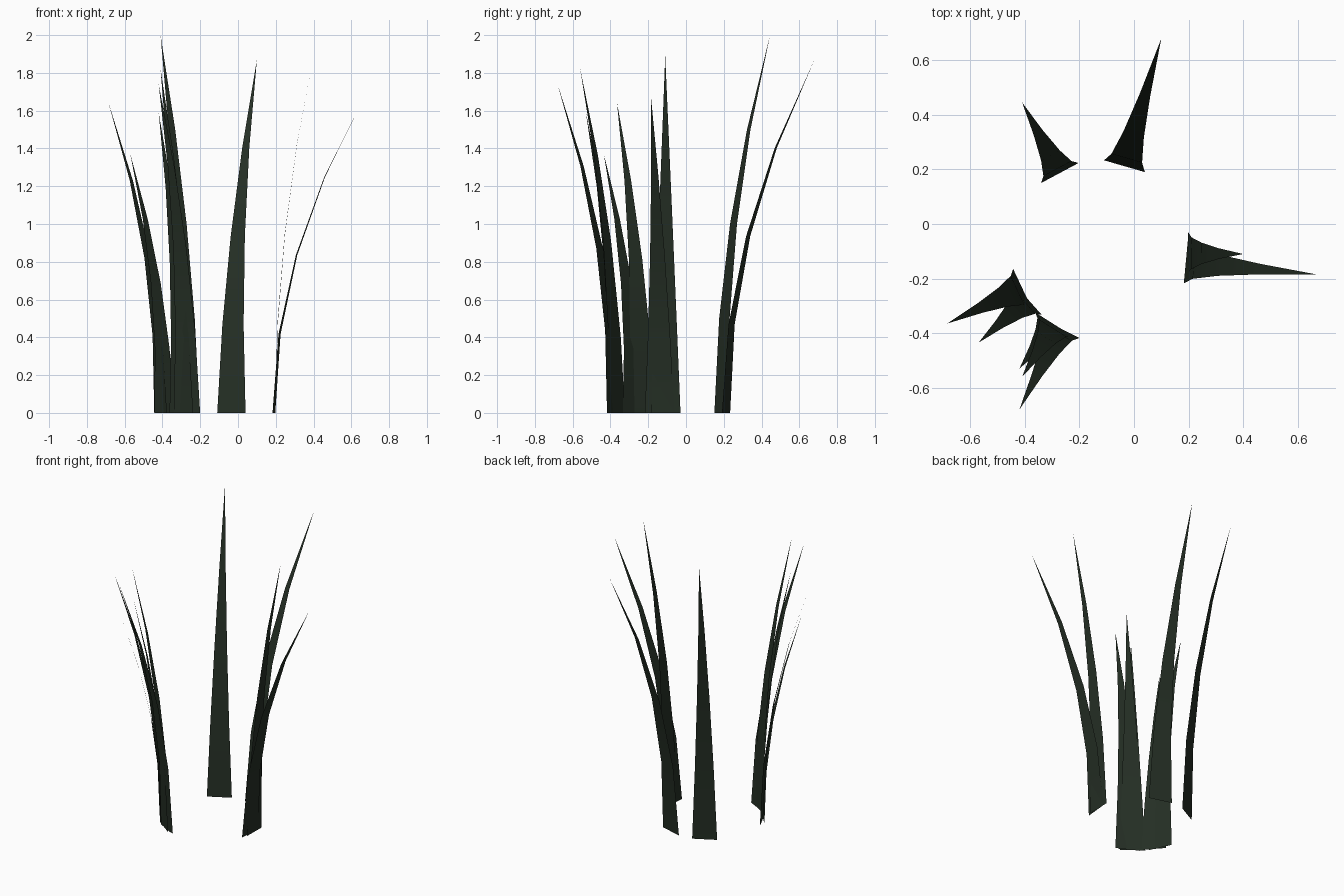
import bpy
from mathutils import Vector

cube = bpy.data.objects.get("Cube")
if cube:
    bpy.data.objects.remove(cube, do_unlink=True)

green = bpy.data.materials.new("dark_green")
green.use_nodes = True
green.diffuse_color = (0.018, 0.028, 0.018, 1)
shader = green.node_tree.nodes["Principled BSDF"]
shader.inputs["Base Color"].default_value = green.diffuse_color
shader.inputs["Roughness"].default_value = 0.9

WIDTH = 0.156
SEGMENTS = 4


def blade(name, root, tip):
    """Flat tapering strip that bends outward from its root to a pointed tip."""
    root, tip = Vector((*root, 0)), Vector(tip)
    lean = Vector((tip.x - root.x, tip.y - root.y, 0))
    side = lean.cross(Vector((0, 0, 1))).normalized() * WIDTH / 2
    verts, faces = [], []
    for i in range(SEGMENTS):
        t = i / SEGMENTS
        centre = root + lean * t * t + Vector((0, 0, tip.z * t))
        verts += [centre - side * (1 - t), centre + side * (1 - t)]
        if i:
            k = 2 * i
            faces.append((k - 2, k - 1, k + 1, k))
    verts.append(tip)
    k = len(verts) - 1
    faces.append((k - 2, k - 1, k))
    mesh = bpy.data.meshes.new(name)
    mesh.from_pydata(verts, [], faces)
    mesh.materials.append(green)
    mesh.shade_smooth()
    obj = bpy.data.objects.new(name, mesh)
    bpy.context.collection.objects.link(obj)


# Back blades
blade("back_blade", (-0.035, 0.212), (0.10, 0.68, 1.87))
blade("back_right_blade", (-0.272, 0.187), (-0.41, 0.445, 2.0))
# Left pair
blade("left_low_blade", (0.19, -0.14), (0.67, -0.185, 1.67))
blade("left_tall_blade", (0.197, -0.107), (0.40, -0.11, 1.89))
# Right pair
blade("right_outer_blade", (-0.41, -0.235), (-0.685, -0.365, 1.64))
blade("right_short_blade", (-0.39, -0.275), (-0.57, -0.435, 1.37))
# Front cluster
blade("front_short_blade", (-0.30, -0.37), (-0.42, -0.53, 1.59))
blade("front_tall_blade", (-0.29, -0.37), (-0.41, -0.56, 1.82))
blade("front_outer_blade", (-0.27, -0.383), (-0.42, -0.68, 1.74))
